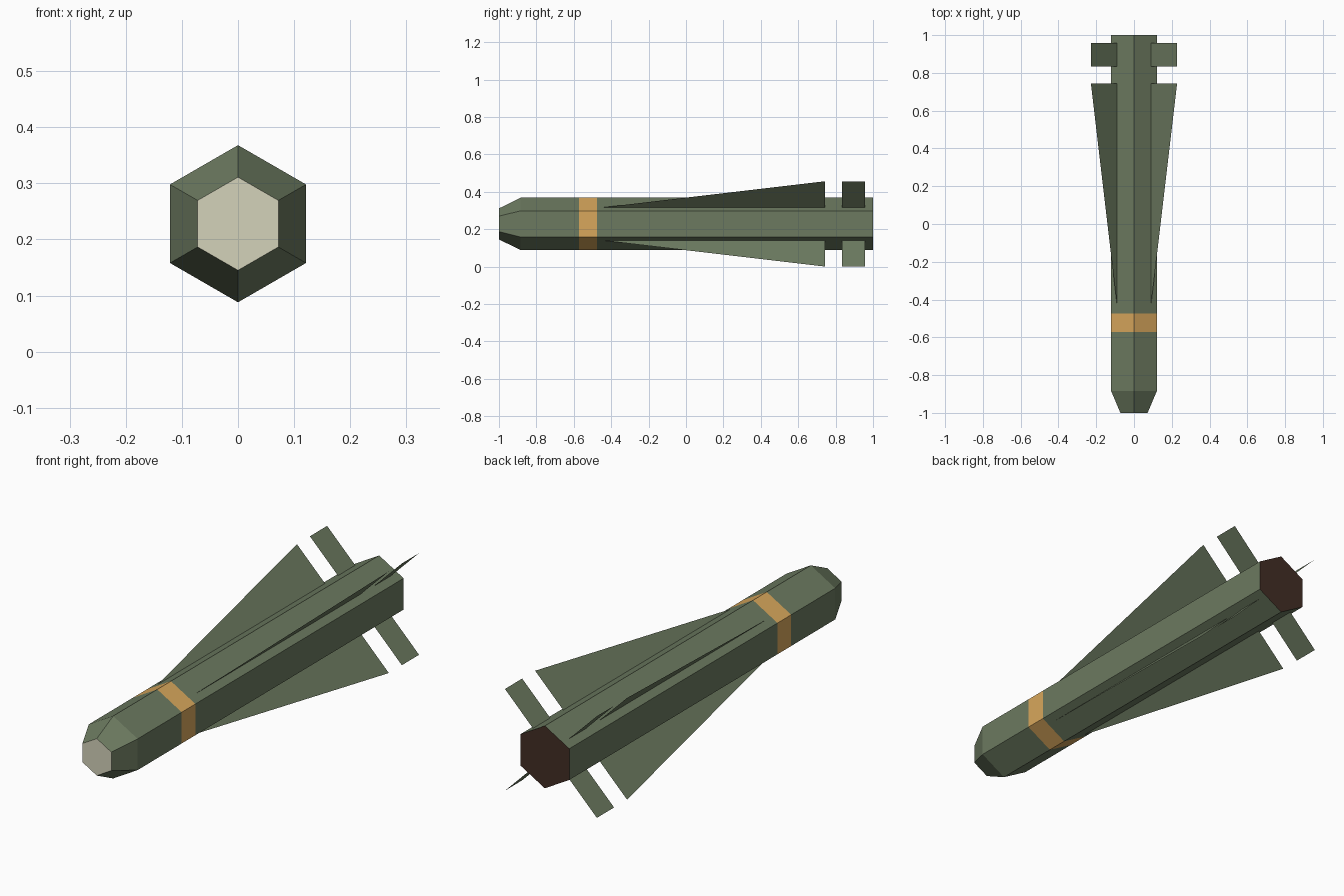
import bpy, bmesh, math

if "Cube" in bpy.data.objects:
    bpy.data.objects.remove(bpy.data.objects["Cube"])

CZ = 0.228        # height of the long axis
R = 0.14          # body radius (corner up hexagon)


def material(name, rgb):
    m = bpy.data.materials.new(name)
    lin = [(c / 255 / 12.92) if c < 11 else ((c / 255 + 0.055) / 1.055) ** 2.4 for c in rgb]
    m.diffuse_color = (*lin, 1)
    m.use_nodes = True
    m.node_tree.nodes["Principled BSDF"].inputs["Base Color"].default_value = m.diffuse_color
    return m


green = material("olive green", (108, 122, 96))
orange = material("band orange", (216, 167, 92))
cream = material("seeker cream", (212, 210, 186))
brown = material("exhaust brown", (66, 45, 36))


def finish(name, bm, mats):
    me = bpy.data.meshes.new(name)
    bm.to_mesh(me)
    bm.free()
    for m in mats:
        me.materials.append(m)
    ob = bpy.data.objects.new(name, me)
    bpy.context.collection.objects.link(ob)
    return ob


# Hexagonal body: rings along y, one material per section
stations = [(-1.0, 0.083), (-0.884, R), (-0.572, R), (-0.475, R), (1.0, R)]
section_mat = [0, 0, 1, 0]
bm = bmesh.new()
rings = []
for y, r in stations:
    rings.append([bm.verts.new((r * math.sin(k * math.pi / 3), y, CZ + r * math.cos(k * math.pi / 3)))
                  for k in range(6)])
for a, b, mat in zip(rings, rings[1:], section_mat):
    for k in range(6):
        n = (k + 1) % 6
        bm.faces.new((a[k], a[n], b[n], b[k])).material_index = mat
bm.faces.new(rings[0]).material_index = 2     # nose window
bm.faces.new(rings[-1]).material_index = 3    # exhaust end
bmesh.ops.recalc_face_normals(bm, faces=bm.faces)
finish("body", bm, [green, orange, cream, brown])

# Paper-thin fins on the four diagonals: (offset from axis, y)
ROOT, TIP = 0.0888, 0.228
profiles = {
    "wing": [(ROOT, -0.44), (TIP, 0.743), (ROOT, 0.743)],
    "tail_fin": [(ROOT, 0.835), (TIP, 0.835), (TIP, 0.957), (ROOT, 0.957)],
}
for part, prof in profiles.items():
    for side, sx in (("right", 1), ("left", -1)):
        for level, sz in (("upper", 1), ("lower", -1)):
            bm = bmesh.new()
            bm.faces.new([bm.verts.new((sx * d, y, CZ + sz * d)) for d, y in prof])
            finish(f"{level}_{side}_{part}", bm, [green])
